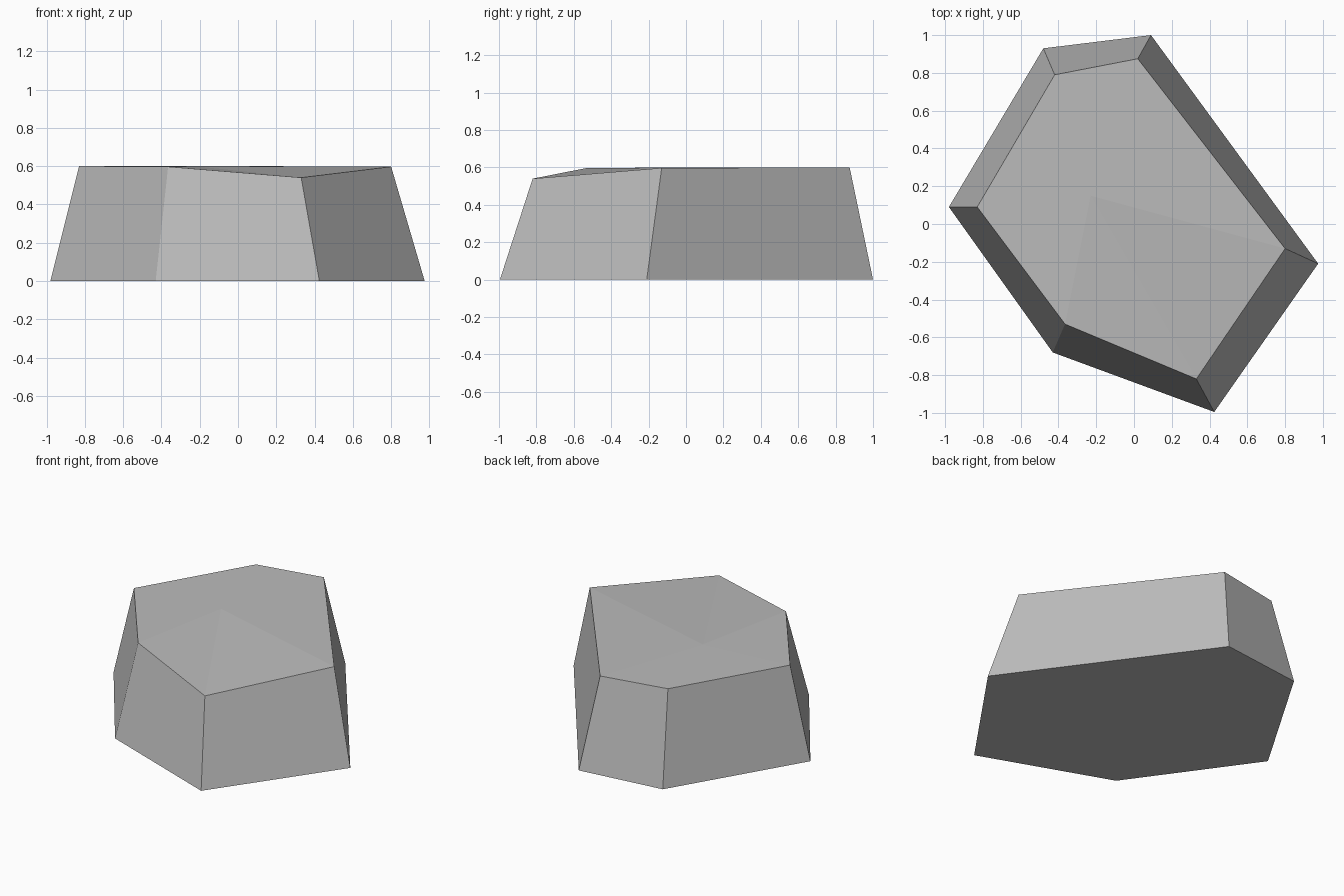
import bpy
import bmesh

cube = bpy.data.objects.get("Cube")
if cube:
    bpy.data.objects.remove(cube)

# Stone colour
stone = bpy.data.materials.new("stone grey")
stone.use_nodes = True
grey = (0.5, 0.5, 0.5, 1)
stone.diffuse_color = grey
stone.node_tree.nodes["Principled BSDF"].inputs["Base Color"].default_value = grey

# Outlines, counter-clockwise from the left corner
base = [(-0.98, 0.09), (-0.43, -0.68), (0.425, -0.995),
        (0.975, -0.21), (0.09, 1.0), (-0.48, 0.93)]
rim = [(-0.83, 0.09, 0.6), (-0.365, -0.53, 0.597), (0.33, -0.82, 0.54),
       (0.8, -0.13, 0.597), (0.02, 0.875, 0.6), (-0.42, 0.79, 0.6)]

bm = bmesh.new()
low = [bm.verts.new((x, y, 0)) for x, y in base]
high = [bm.verts.new(p) for p in rim]
peak = bm.verts.new((-0.23, 0.15, 0.6))

# Underside and sloping sides
bm.faces.new(low[::-1])
for i in range(len(low)):
    j = (i + 1) % len(low)
    bm.faces.new((low[i], low[j], high[j], high[i]))

# Top: a fan of facets, tilting down to the worn front corner
for i in range(len(high)):
    bm.faces.new((high[i], high[(i + 1) % len(high)], peak))

bmesh.ops.recalc_face_normals(bm, faces=bm.faces)
mesh = bpy.data.meshes.new("rock")
bm.to_mesh(mesh)
bm.free()
mesh.materials.append(stone)
rock = bpy.data.objects.new("rock", mesh)
bpy.context.collection.objects.link(rock)
